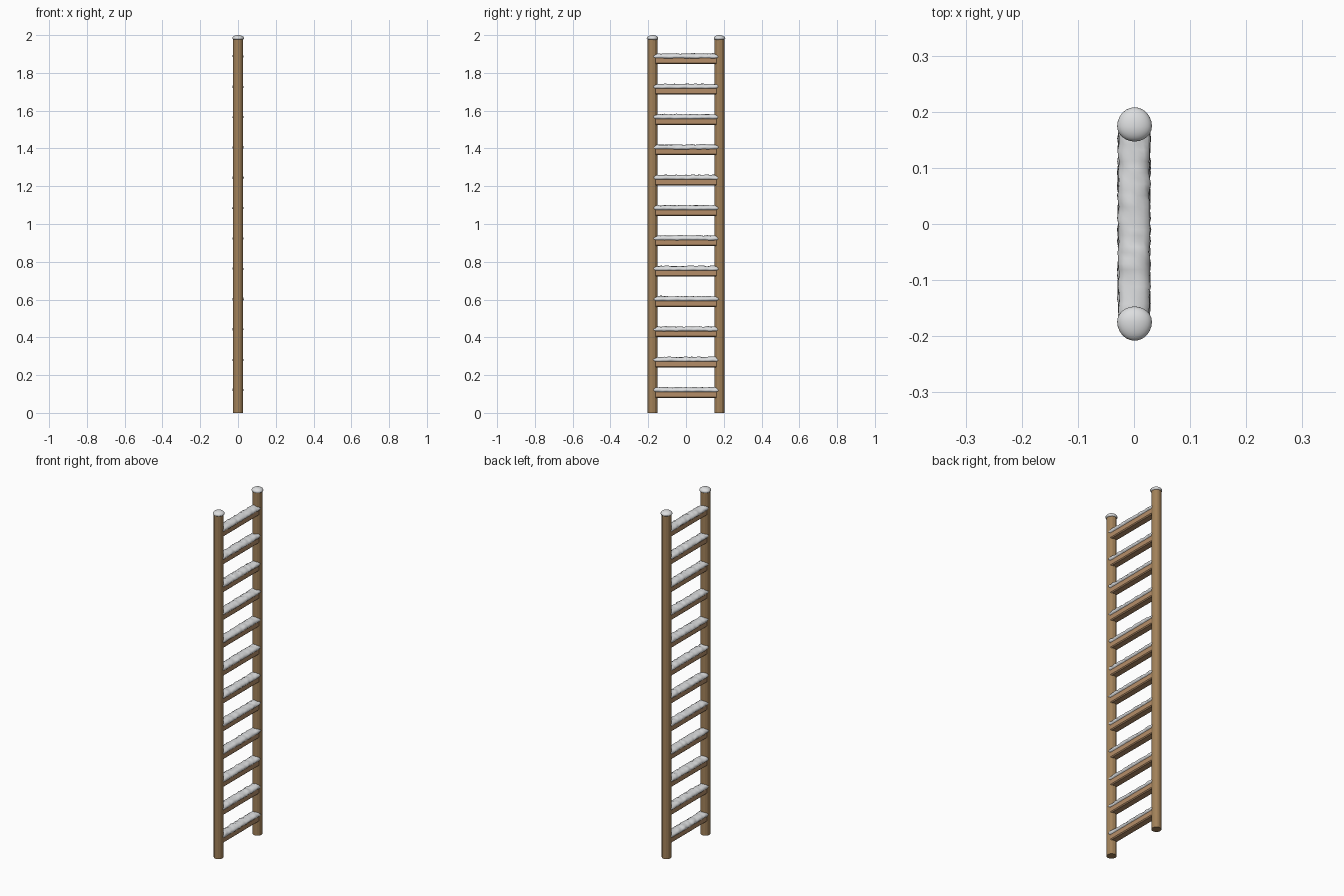
import bpy, bmesh, math, random
from mathutils import Vector, noise

random.seed(4)
if "Cube" in bpy.data.objects:
    bpy.data.objects.remove(bpy.data.objects["Cube"])


def make_material(name, rgb):
    mat = bpy.data.materials.new(name)
    mat.use_nodes = True
    color = (*rgb, 1)
    mat.diffuse_color = color
    bsdf = mat.node_tree.nodes["Principled BSDF"]
    bsdf.inputs["Base Color"].default_value = color
    bsdf.inputs["Roughness"].default_value = 0.9
    return mat


POST_WOOD = make_material("post wood", (0.36, 0.22, 0.10))
RUNG_WOOD = make_material("rung wood", (0.46, 0.27, 0.14))
SNOW = make_material("snow", (0.72, 0.73, 0.74))


def finish(bm, name, mat, smooth):
    bmesh.ops.recalc_face_normals(bm, faces=bm.faces)
    mesh = bpy.data.meshes.new(name)
    bm.to_mesh(mesh)
    bm.free()
    mesh.materials.append(mat)
    obj = bpy.data.objects.new(name, mesh)
    bpy.context.collection.objects.link(obj)
    for face in mesh.polygons:
        face.use_smooth = smooth
    return obj


# Faceted round post
def post(name, y):
    bm = bmesh.new()
    bmesh.ops.create_cone(bm, cap_ends=True, segments=12, radius1=0.026,
                          radius2=0.026, depth=1.98)
    bmesh.ops.translate(bm, verts=bm.verts, vec=(0, y, 0.99))
    finish(bm, name, POST_WOOD, False)


# Rounded heap on the post top, drawn out a little to the outside
def snow_cap(name, y):
    side = math.copysign(1, y)
    bm = bmesh.new()
    bmesh.ops.create_uvsphere(bm, u_segments=24, v_segments=14, radius=1)
    for v in bm.verts:
        x, d, z = v.co
        reach = 0.034 if d > 0 else 0.027
        v.co = (0.001 + x * 0.031, y + side * (d * reach - 0.003),
                1.983 + z * (0.017 if z > 0 else 0.012))
    finish(bm, name, SNOW, True)


# Squared rung with softened edges
def rung(name, z):
    bm = bmesh.new()
    bmesh.ops.create_cube(bm, size=1)
    for v in bm.verts:
        v.co = (v.co.x * 0.042, v.co.y * 0.36, z + v.co.z * 0.036)
    long_edges = [e for e in bm.edges
                  if abs(e.verts[0].co.y - e.verts[1].co.y) > 0.1]
    bmesh.ops.bevel(bm, geom=long_edges, offset=0.005, segments=1,
                    affect='EDGES')
    finish(bm, name, RUNG_WOOD, False)


# Lumpy snow layer: elliptical rings along the rung, closed at rounded ends
def snow_layer(name, z):
    bm = bmesh.new()
    seed = random.uniform(0, 50)
    rings, sides, half = 36, 14, 0.183
    loops = []
    for i in range(rings + 1):
        t = -1 + 2 * i / rings
        end = max(0.3, (1 - abs(t) ** 24)) ** 0.5
        loop = []
        for j in range(sides):
            a = math.tau * j / sides
            c, s = math.cos(a), math.sin(a)
            lump = noise.noise(Vector((c + seed, t * 9, s)))
            x = c * (0.028 + 0.004 * lump) * end
            up = s * (0.016 + 0.005 * lump if s > 0 else 0.014) * end
            loop.append(bm.verts.new((x, t * half, z + up)))
        loops.append(loop)
    for a, b in zip(loops, loops[1:]):
        for j in range(sides):
            k = (j + 1) % sides
            bm.faces.new((a[j], a[k], b[k], b[j]))
    bm.faces.new(loops[0])
    bm.faces.new(loops[-1])
    finish(bm, name, SNOW, True)


for label, y in (("front", -0.177), ("back", 0.177)):
    post(label + "_post", y)
    snow_cap(label + "_post_snow", y)

for n in range(12):
    height = 0.12 + n * 0.1606
    rung(f"rung_{n + 1}", height - 0.022)
    snow_layer(f"rung_snow_{n + 1}", height)
